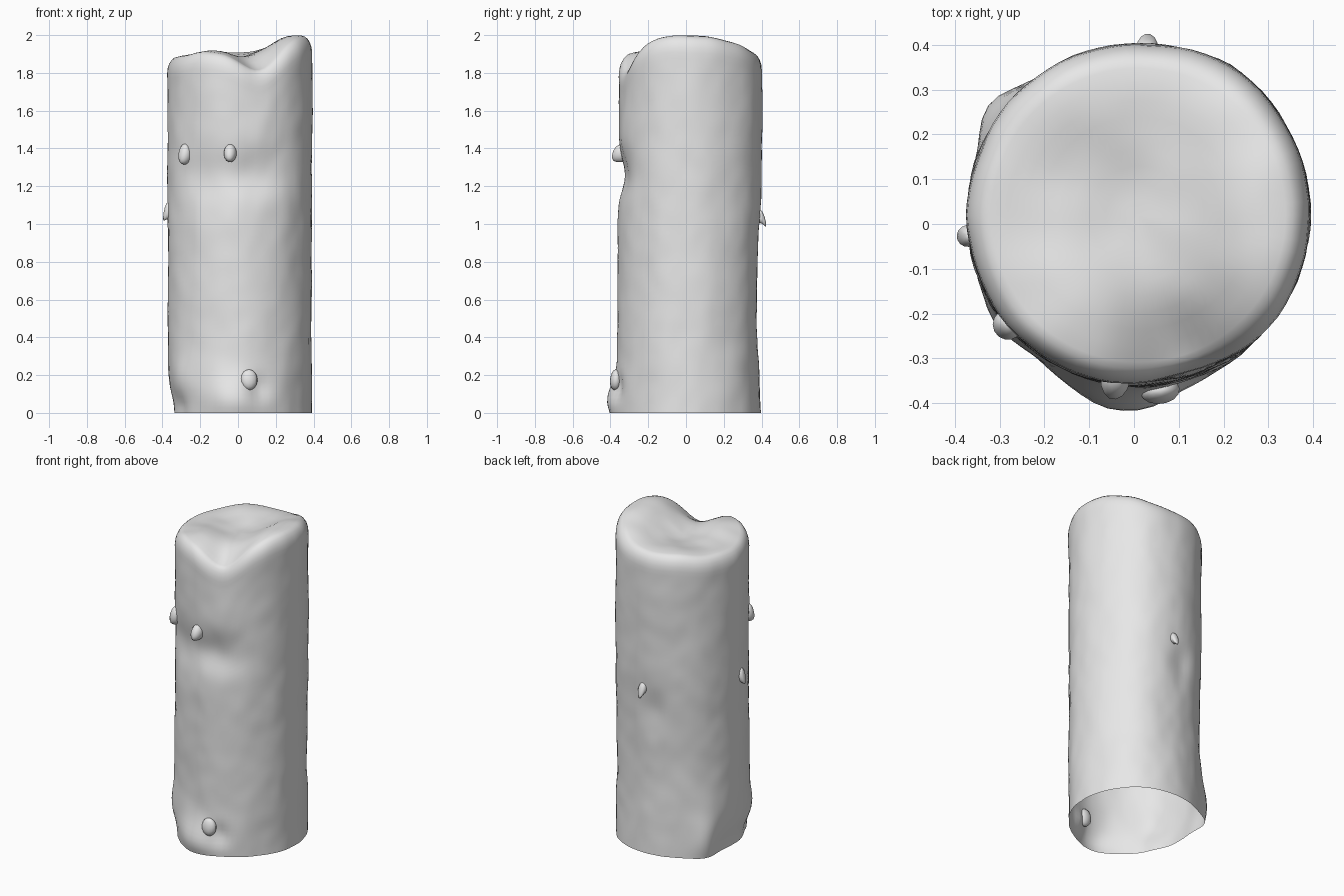
import bpy, bmesh, math
from mathutils import Vector, Matrix, noise

cube = bpy.data.objects.get("Cube")
if cube:
    bpy.data.objects.remove(cube, do_unlink=True)

grey = bpy.data.materials.new("plain grey")
grey.use_nodes = True
colour = (0.8, 0.8, 0.8, 1)
grey.diffuse_color = colour
grey.node_tree.nodes["Principled BSDF"].inputs["Base Color"].default_value = colour

CENTRE = Vector((0.01, 0.02, 0))
RADIUS = 0.382
SIDES, RINGS, SHOULDER_RINGS, CAP_RINGS = 80, 64, 5, 9

# Swellings and dents of the trunk: angle, height, angular width, height width, amount
SWELLINGS = [
    (266, 0.07, 17, 0.09, 0.055),   # front foot
    (145, 0.1, 9, 0.13, 0.045),     # pointed back foot
    (172, 0, 18, 0.1, -0.035),      # tucked-in base beside it
    (217, 0.16, 10, 0.1, 0.02),
    (210, 0.03, 12, 0.06, -0.03),
    (285, 0.13, 6, 0.05, -0.03),    # hollow by the low knot
    (281, 1.26, 18, 0.09, -0.045),  # hollow by the high knot
    (238, 1.25, 14, 0.1, -0.03),
    (90, 0.55, 35, 0.33, -0.028),
    (98, 0.9, 8, 0.09, -0.02),
    (54, 1, 14, 1, 0.012),
    (285, 1.7, 14, 0.12, -0.015),
]


def bell(d, width):
    return math.exp(-0.5 * (d / width) ** 2)


def trunk_radius(angle, z):
    r = RADIUS
    for a, h, wa, wz, amount in SWELLINGS:
        turn = (math.degrees(angle) - a + 180) % 360 - 180
        r += amount * bell(turn, wa) * bell(z - h, wz)
    p = Vector((math.cos(angle) * 2.5, math.sin(angle) * 2.5, z * 4))
    return r + 0.005 * noise.noise(p) + 0.003 * noise.noise(p * 2.3)


def top_height(x, y):
    h = 1.885
    h += 0.115 * bell(x - 0.3, 0.15) * bell(y, 0.3)
    h -= 0.11 * bell(x - 0.13, 0.09) * bell(y + 0.34, 0.11)
    h += 0.035 * bell(x + 0.14, 0.09) * bell(y + 0.18, 0.12)
    h -= 0.025 * bell(x - 0.05, 0.1) * bell(y - 0.02, 0.15)
    h += 0.025 * bell(x + 0.1, 0.12) * bell(y - 0.28, 0.09)
    return h + 0.006 * noise.noise(Vector((x * 9, y * 9, 0)))


def on_trunk(angle, r, z):
    return CENTRE + Vector((math.cos(angle) * r, math.sin(angle) * r, z))


def finish(bm, name):
    bmesh.ops.recalc_face_normals(bm, faces=bm.faces)
    mesh = bpy.data.meshes.new(name)
    bm.to_mesh(mesh)
    bm.free()
    mesh.materials.append(grey)
    mesh.shade_smooth()
    obj = bpy.data.objects.new(name, mesh)
    bpy.context.collection.objects.link(obj)
    return obj


# Trunk: one column of points per side, open at the base, rounded shoulder, uneven top
bm = bmesh.new()
columns = []
for i in range(SIDES):
    angle = math.tau * i / SIDES
    rim = on_trunk(angle, RADIUS * 0.86, 0)
    shoulder = top_height(rim.x, rim.y) - 0.09
    column = []
    for j in range(RINGS + 1):
        z = shoulder * j / RINGS
        column.append(bm.verts.new(on_trunk(angle, trunk_radius(angle, z), z)))
    edge = trunk_radius(angle, shoulder)
    for j in range(1, SHOULDER_RINGS + 1):
        t = math.pi / 2 * j / SHOULDER_RINGS
        r = edge + (RADIUS * 0.86 - edge) * (1 - math.cos(t))
        column.append(bm.verts.new(on_trunk(angle, r, shoulder + 0.09 * math.sin(t))))
    for j in range(1, CAP_RINGS):
        p = on_trunk(angle, RADIUS * 0.86 * (1 - j / CAP_RINGS), 0)
        p.z = top_height(p.x, p.y)
        column.append(bm.verts.new(p))
    columns.append(column)

middle = bm.verts.new((CENTRE.x, CENTRE.y, top_height(CENTRE.x, CENTRE.y)))
for i, a in enumerate(columns):
    b = columns[(i + 1) % SIDES]
    for j in range(len(a) - 1):
        bm.faces.new((a[j], b[j], b[j + 1], a[j + 1]))
    bm.faces.new((a[-1], b[-1], middle))
finish(bm, "trunk")


# Knots: small drooping stubs standing out of the trunk
def knot(name, degrees, z, width, height, reach, droop):
    angle = math.radians(degrees)
    bm = bmesh.new()
    bmesh.ops.create_uvsphere(bm, u_segments=14, v_segments=9, radius=1)
    base = on_trunk(angle, trunk_radius(angle, z), z)
    turn = Matrix.Rotation(angle, 3, "Z")
    for v in bm.verts:
        out = v.co.x
        local = Vector((out * reach, v.co.y * width, v.co.z * height))
        local.z -= droop * max(out, 0) ** 2
        v.co = base + turn @ local
    return finish(bm, name)


knot("high_front_knot", 262, 1.375, 0.034, 0.048, 0.05, 0.02)
knot("high_side_knot", 220, 1.37, 0.035, 0.055, 0.035, 0.02)
knot("middle_side_knot", 187, 1.07, 0.025, 0.045, 0.026, 0.04)
knot("middle_back_knot", 87, 1.04, 0.025, 0.035, 0.035, 0.05)
knot("low_front_knot", 277, 0.175, 0.045, 0.055, 0.03, 0.01)
